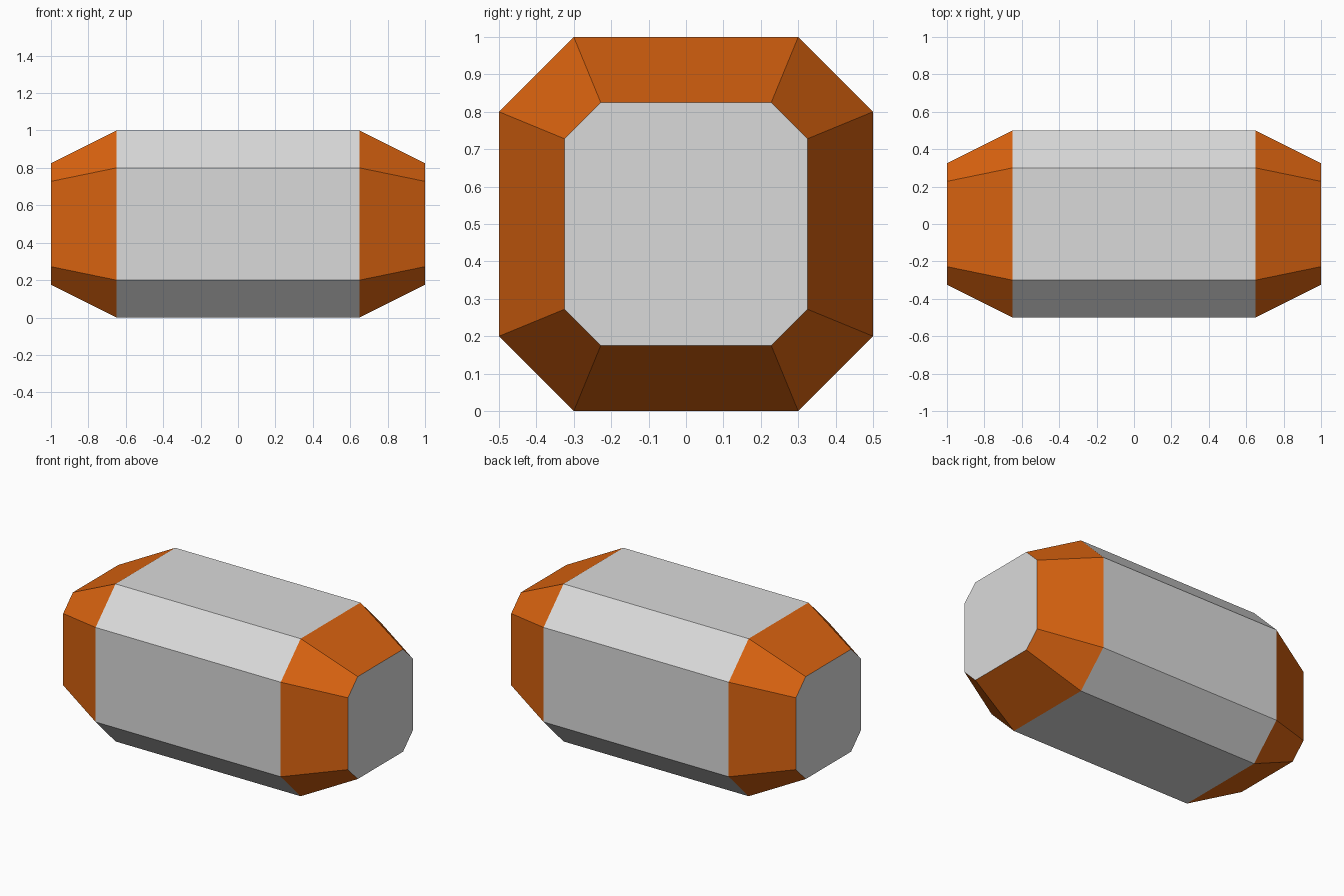
import bpy, bmesh

if "Cube" in bpy.data.objects:
    bpy.data.objects.remove(bpy.data.objects["Cube"])


def material(name, rgb):
    m = bpy.data.materials.new(name)
    m.diffuse_color = (*rgb, 1.0)
    m.use_nodes = True
    m.node_tree.nodes["Principled BSDF"].inputs["Base Color"].default_value = m.diffuse_color
    return m


def octagon(bm, x, half, flat):
    """Chamfered square ring in the YZ plane, centred at z = 0.5."""
    pts = [(half, -flat), (half, flat), (flat, half), (-flat, half),
           (-half, flat), (-half, -flat), (-flat, -half), (flat, -half)]
    return [bm.verts.new((x, y, z + 0.5)) for y, z in pts]


grey = material("light grey", (0.70, 0.70, 0.70))
orange = material("orange", (0.70, 0.125, 0.005))

# Capsule body: wide middle with tapered ends
bm = bmesh.new()
rings = [octagon(bm, x, half, flat) for x, half, flat in
         [(-1.0, 0.325, 0.228), (-0.65, 0.5, 0.3),
          (0.65, 0.5, 0.3), (1.0, 0.325, 0.228)]]
for a, b in zip(rings, rings[1:]):
    for i in range(8):
        j = (i + 1) % 8
        bm.faces.new((a[i], a[j], b[j], b[i]))

# Flat end caps
bm.faces.new(rings[0])
bm.faces.new(rings[-1])
bmesh.ops.recalc_face_normals(bm, faces=bm.faces)

# Orange on the tapered bands, grey on the middle and the caps
for f in bm.faces:
    x = abs(f.calc_center_median().x)
    f.material_index = 1 if 0.65 < x < 0.99 else 0

mesh = bpy.data.meshes.new("capsule_container")
bm.to_mesh(mesh)
bm.free()
mesh.materials.append(grey)
mesh.materials.append(orange)
obj = bpy.data.objects.new("capsule_container", mesh)
bpy.context.collection.objects.link(obj)
